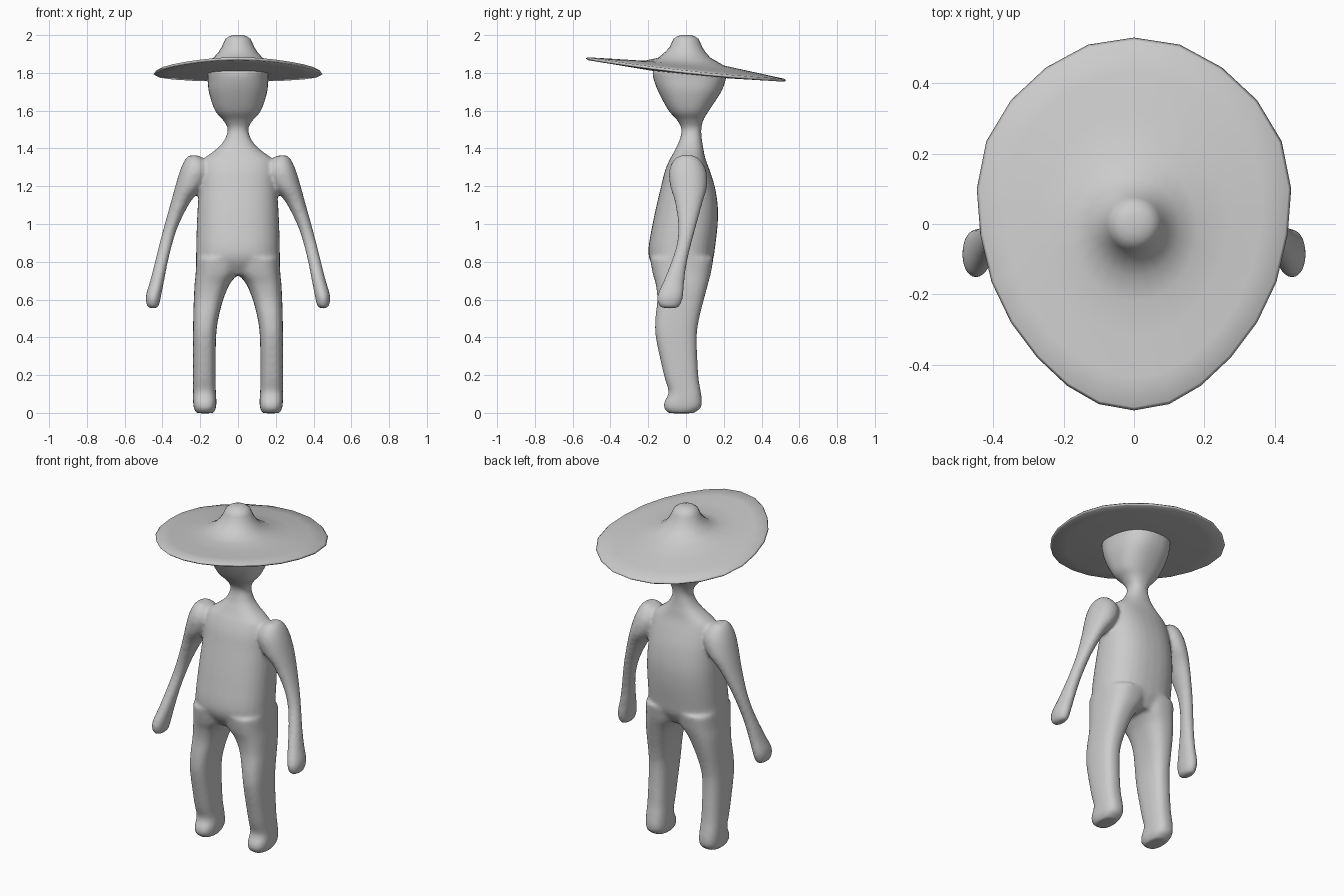
import bpy, bmesh, math

if "Cube" in bpy.data.objects:
    bpy.data.objects.remove(bpy.data.objects["Cube"])


def spline(rows, steps=4):
    """Catmull-Rom resampling of section rows."""
    out = []
    n = len(rows)
    for i in range(n - 1):
        a, b, c, d = (rows[max(0, min(n - 1, k))] for k in (i - 1, i, i + 1, i + 2))
        for s in range(steps):
            t = s / steps
            out.append([0.5 * (2 * q + (r - p) * t + (2 * p - 5 * q + 4 * r - w) * t * t
                               + (3 * q - p - 3 * r + w) * t ** 3)
                        for p, q, r, w in zip(a, b, c, d)])
    return out + [list(rows[-1])]


def skin(bm, rings):
    """Bridge equal-length rings and cap both ends."""
    vs = [[bm.verts.new(p) for p in ring] for ring in rings]
    n = len(vs[0])
    for lo, hi in zip(vs, vs[1:]):
        for i in range(n):
            j = (i + 1) % n
            bm.faces.new((lo[i], lo[j], hi[j], hi[i]))
    bm.faces.new(vs[0][::-1])
    bm.faces.new(vs[-1])


def loft(bm, rows, power, side=1, n=32):
    """Rounded-box sections; row = z, x0, x1, y0, y1."""
    rings = []
    for z, x0, x1, y0, y1 in spline(rows):
        ring = []
        for i in range(n):
            a = side * math.tau * i / n
            c, s = math.cos(a), math.sin(a)
            u = math.copysign(abs(c) ** (2 / power), c)
            v = math.copysign(abs(s) ** (2 / power), s)
            ring.append((side * ((x0 + x1) / 2 + u * (x1 - x0) / 2),
                         (y0 + y1) / 2 + v * (y1 - y0) / 2, z))
        rings.append(ring)
    skin(bm, rings)


def finish(bm, name):
    bmesh.ops.recalc_face_normals(bm, faces=bm.faces)
    for f in bm.faces:
        f.smooth = True
    me = bpy.data.meshes.new(name)
    bm.to_mesh(me)
    bm.free()
    ob = bpy.data.objects.new(name, me)
    bpy.context.collection.objects.link(ob)
    return ob


# Torso, neck and head: z, half width, front y, back y
trunk = [(.73, .14, -.14, .10), (.80, .215, -.188, .14), (.87, .221, -.199, .153),
         (1.0, .218, -.177, .168), (1.1, .213, -.156, .168), (1.2, .205, -.132, .152),
         (1.28, .20, -.112, .127), (1.34, .185, -.087, .105), (1.37, .15, -.07, .097),
         (1.40, .11, -.055, .092), (1.44, .075, -.036, .085), (1.5, .054, -.024, .081),
         (1.55, .079, -.047, .092), (1.6, .122, -.092, .122), (1.7, .155, -.147, .187),
         (1.77, .16, -.173, .212), (1.815, .165, -.18, .215)]
# Leg with foot: z, x0, x1, y0, y1
leg = [(-.002, .13, .22, -.09, .04), (.025, .117, .234, -.117, .077),
       (.06, .114, .238, -.114, .085), (.11, .117, .238, -.092, .079),
       (.2, .119, .238, -.117, .065), (.4, .116, .238, -.16, .057),
       (.5, .104, .237, -.162, .07), (.6, .078, .234, -.152, .095),
       (.68, .045, .23, -.16, .116), (.74, .0, .224, -.177, .132),
       (.82, -.03, .221, -.191, .146)]
# Arm with hand
arm = [(.553, .435, .468, -.12, -.05), (.57, .418, .483, -.145, -.03),
       (.62, .407, .488, -.152, -.014), (.7, .391, .465, -.119, -.008),
       (.8, .371, .440, -.078, .006), (.9, .346, .415, -.048, .03),
       (1.0, .312, .388, -.042, .057), (1.12, .25, .354, -.06, .09),
       (1.2, .18, .332, -.084, .112), (1.28, .15, .308, -.09, .108),
       (1.335, .17, .284, -.068, .08), (1.363, .21, .26, -.035, .045)]

bm = bmesh.new()
loft(bm, [(z, -w, w, a, b) for z, w, a, b in trunk], 2.4)
for side in (1, -1):
    loft(bm, leg, 2.6, side)
    loft(bm, arm, 2.1, side)
figure = finish(bm, "figure")
# Blend the limbs into one soft body
remesh = figure.modifiers.new("fuse", 'REMESH')
remesh.mode = 'VOXEL'
remesh.voxel_size = .01
remesh.use_smooth_shade = True
smooth = figure.modifiers.new("soften", 'SMOOTH')
smooth.factor = .5
smooth.iterations = 10

# Hat: half outline of the brim from back to front
edge = [(0, .53), (.13, .51), (.25, .445), (.35, .352), (.42, .235), (.447, .1),
        (.437, -.03), (.405, -.165), (.35, -.28), (.275, -.38), (.19, -.46),
        (.10, -.512), (0, -.53)]
edge += [(-x, y) for x, y in edge[-2:0:-1]]


def hat_ring(rx, y0, y1, z, slope, blend=0, lift=0):
    """Ellipse blended towards the tilted brim edge."""
    ring = []
    for i, (ex, ey) in enumerate(edge):
        a = math.tau * i / 24
        x = rx * math.sin(a)
        y = (y0 + y1) / 2 + (y1 - y0) / 2 * math.cos(a)
        p = (x, y, z + slope * y)
        q = (ex, ey, 1.804 - .11 * ey + .05 * ey * ey + lift)
        ring.append([u + (v - u) * blend for u, v in zip(p, q)])
    return ring


under = (.16, -.175, .21, 1.793, -.1)
top = (.18, -.22, .20, 1.851, -.06)
rings = [hat_ring(.05, -.05, .05, 1.80, 0), hat_ring(*under)]
rings += [hat_ring(*under, b, -.007) for b in (.35, .7, .97)]
rings += [hat_ring(*under, 1, 0)]
rings += [hat_ring(*top, b, .007) for b in (.97, .7, .35, 0)]
# Crown
for r, z, front in [(.13, 1.88, .018), (.103, 1.91, .008), (.086, 1.937, 0), (.076, 1.96, 0),
                    (.066, 1.98, 0), (.048, 1.993, 0), (.025, 2.0, 0)]:
    rings.append(hat_ring(r, -r - front, r, z, 0))
bm = bmesh.new()
skin(bm, rings)
finish(bm, "hat")
